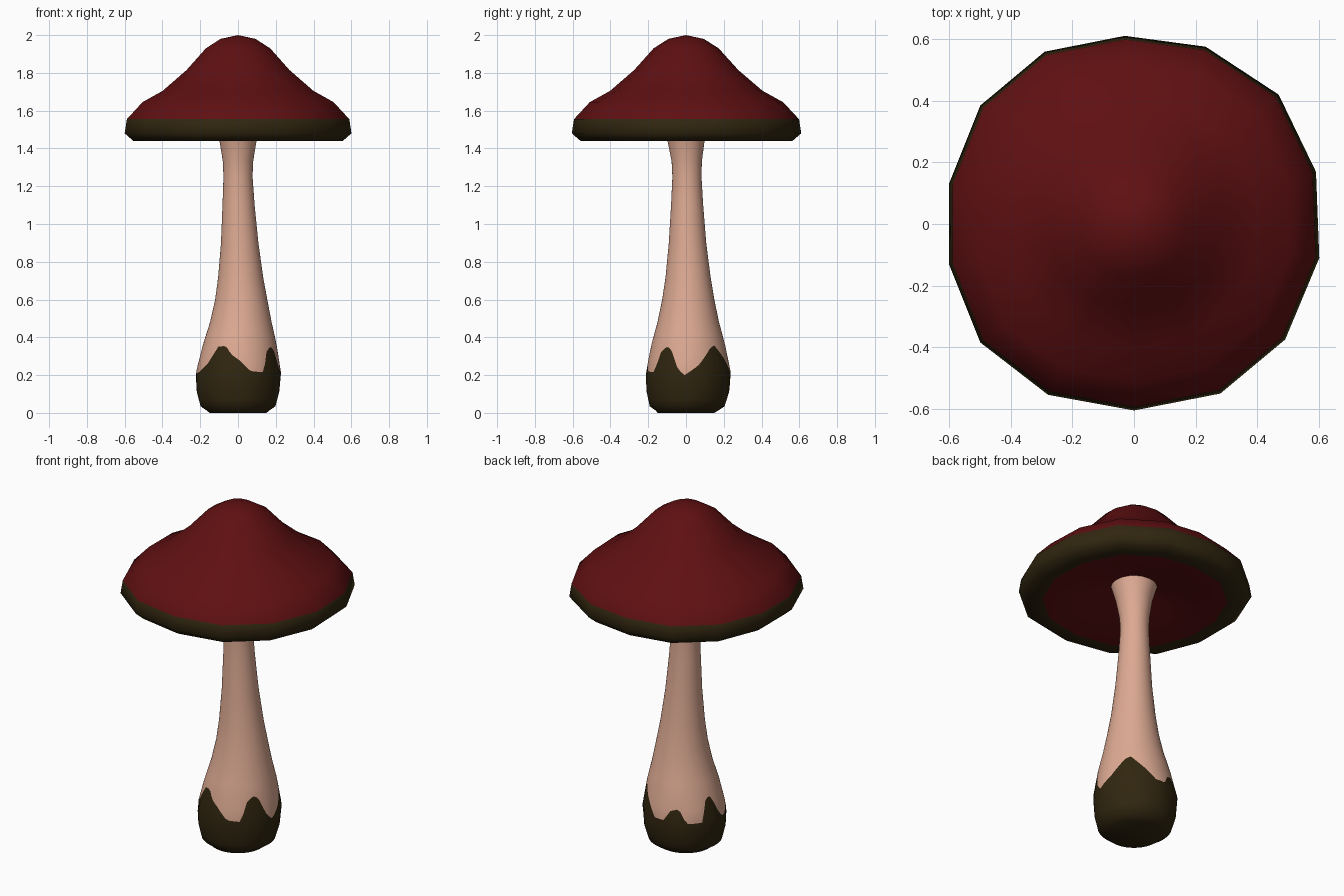
import bpy, bmesh, math

if "Cube" in bpy.data.objects:
    bpy.data.objects.remove(bpy.data.objects["Cube"])


def material(name, rgb):
    m = bpy.data.materials.new(name)
    m.diffuse_color = (*rgb, 1)
    m.use_nodes = True
    m.node_tree.nodes["Principled BSDF"].inputs["Base Color"].default_value = m.diffuse_color
    return m


red = material("deep red", (0.115, 0.005, 0.006))
olive = material("dark olive", (0.030, 0.019, 0.005))
pink = material("pale pink", (0.72, 0.40, 0.29))


def loft(name, rings, mats, slots, start=None, end=None):
    """Join rings of points; slots gives the material of each band.
    start / end are optional points closing the two ends."""
    bm = bmesh.new()
    loops = [[bm.verts.new(p) for p in ring] for ring in rings]
    n = len(loops[0])
    for a, b, slot in zip(loops, loops[1:], slots):
        for i in range(n):
            j = (i + 1) % n
            bm.faces.new((a[i], a[j], b[j], b[i])).material_index = slot
    for tip, loop, slot in ((start, loops[0], slots[0]), (end, loops[-1], slots[-1])):
        if tip:
            v = bm.verts.new(tip)
            for i in range(n):
                bm.faces.new((v, loop[i], loop[(i + 1) % n])).material_index = slot
    bmesh.ops.recalc_face_normals(bm, faces=bm.faces)
    me = bpy.data.meshes.new(name)
    bm.to_mesh(me)
    bm.free()
    for m in mats:
        me.materials.append(m)
    for f in me.polygons:
        f.use_smooth = True
    ob = bpy.data.objects.new(name, me)
    bpy.context.collection.objects.link(ob)
    return ob


def lerp(table, x):
    """Read a sorted table of (x, values...) with linear steps."""
    for a, b in zip(table, table[1:]):
        if x <= b[0]:
            t = (x - a[0]) / (b[0] - a[0])
            return [p + (q - p) * t for p, q in zip(a[1:], b[1:])]
    return list(table[-1][1:])


# Cap: slightly uneven 14-sided bell with an olive rim and hollow underside
angles = [-90, -63, -37.4, -10.4, 16, 41.8, 68, 92.8, 117.4, 142.4, 167.8, 192.2, 217.6, 243.3]
wobble = [.98, 1, 1, .99, .995, 1.02, 1.005, .99, 1.02, 1.02, .995, .995, 1.02, 1.005]
profile = [(.095, 1.98), (.175, 1.93), (.28, 1.815), (.41, 1.705), (.52, 1.645),
           (.605, 1.555), (.617, 1.48), (.57, 1.44), (.49, 1.44),
           (.30, 1.485), (.17, 1.51), (.11, 1.53)]
rings = [[(r * w * math.cos(math.radians(a)), r * w * math.sin(math.radians(a)), z)
          for a, w in zip(angles, wobble)] for r, z in profile]
loft("cap", rings, [red, olive], [0] * 5 + [1] * 3 + [0] * 3,
     start=(0, 0, 2.0), end=(0, 0, 1.54))

# Stem: height -> radius and centre shift in x and y
stem = [(0, .15, 0, 0), (.012, .165, 0, .005), (.035, .198, 0, .006), (.11, .218, 0, .01),
        (.21, .226, .002, .012), (.37, .193, .01, .012), (.48, .163, .015, .012),
        (.60, .138, .017, .012), (.72, .119, .014, .011), (.90, .099, .009, .008),
        (1.1, .085, .003, .006), (1.25, .077, 0, .005), (1.33, .080, 0, .004),
        (1.44, .098, 0, 0), (1.535, .125, 0, 0)]
# Ragged top edge of the soil-coloured foot: angle -> height
edge = [(-180, .25), (-172, .20), (-155, .22), (-140, .26), (-125, .35), (-112, .355),
        (-102, .31), (-90, .28), (-73, .22), (-53, .215), (-46, .32), (-36, .35),
        (-27, .34), (-14, .23), (-5, .20), (14, .25), (35, .34), (44, .36), (66, .28),
        (80, .22), (95, .22), (105, .275), (118, .29), (128, .21), (150, .21),
        (160, .32), (168, .345), (174, .31), (180, .25)]
N = 72


def stem_ring(height):
    pts = []
    for i in range(N):
        d = -180 + 360 * i / N
        z = height(d)
        r, cx, cy = lerp(stem, z)
        a = math.radians(d)
        pts.append((cx + r * math.cos(a), cy + r * math.sin(a), z))
    return pts


def cut(d):
    return lerp(edge, d)[0]


rings = [stem_ring(lambda d, z=z: z) for z in (0, .012, .035, .07, .11)]
rings += [stem_ring(lambda d, t=t: .11 + (cut(d) - .11) * t) for t in (.5, 1)]
foot = len(rings) - 1
rings += [stem_ring(lambda d, t=t: cut(d) + (.42 - cut(d)) * t) for t in (.33, .66, 1)]
rings += [stem_ring(lambda d, z=z: z) for z in
          (.48, .60, .72, .90, 1.1, 1.25, 1.33, 1.44, 1.535)]
slots = [0] * foot + [1] * (len(rings) - 1 - foot)
loft("stem", rings, [olive, pink], slots, start=(0, 0, 0))
